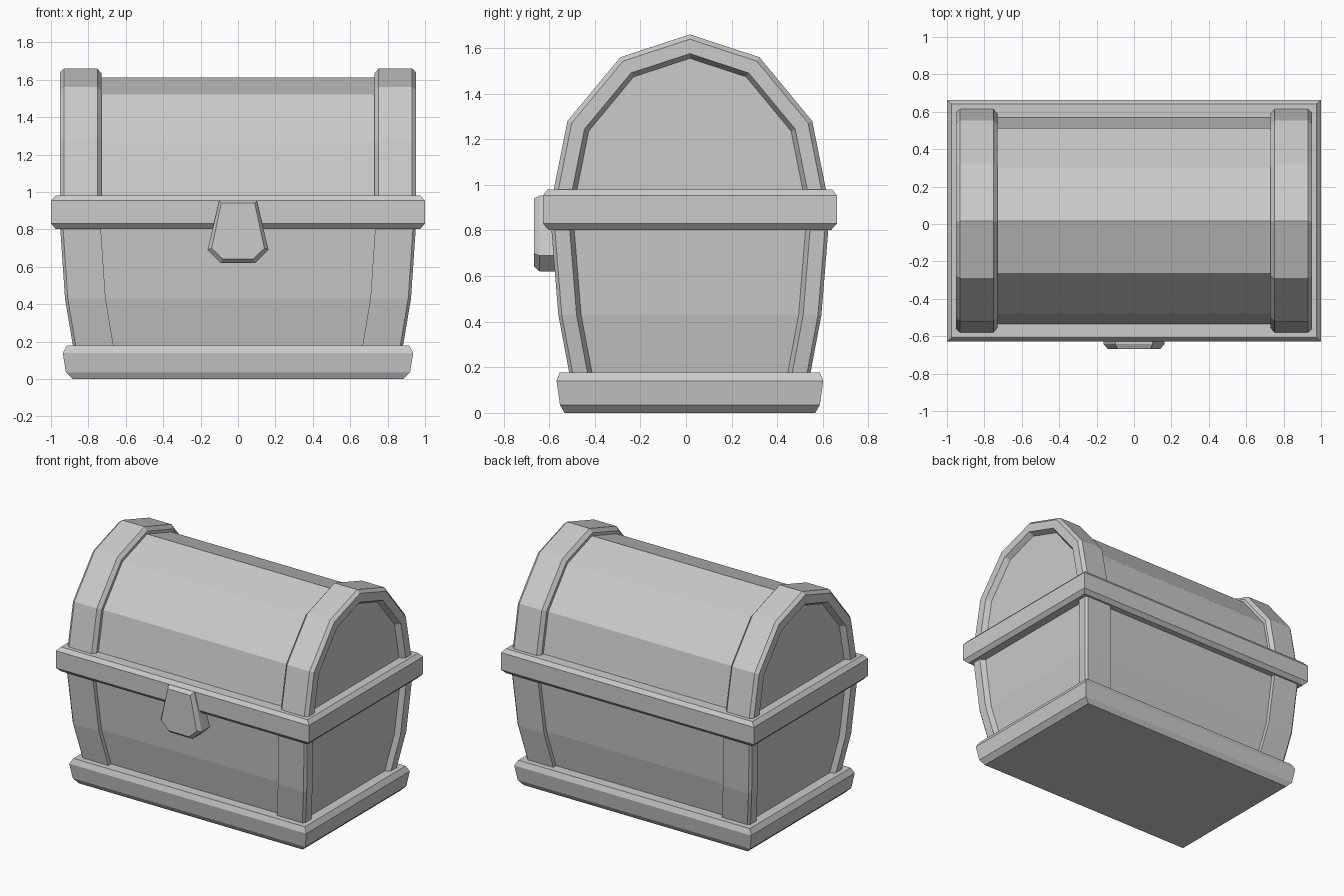
import bpy, bmesh
from mathutils import Vector

if "Cube" in bpy.data.objects:
    bpy.data.objects.remove(bpy.data.objects["Cube"], do_unlink=True)

MID_Y = 0.017  # the chest body sits slightly back because the clasp sticks out

grey = bpy.data.materials.new("plain_grey")
grey.use_nodes = True
grey.diffuse_color = (0.6, 0.6, 0.6, 1)
grey.node_tree.nodes["Principled BSDF"].inputs["Base Color"].default_value = (0.6, 0.6, 0.6, 1)


def loft(name, rings, mirror=(False, False)):
    """Skin a stack of equal-sized closed rings, cap both ends, mirror if asked."""
    bm = bmesh.new()
    loops = [[bm.verts.new(p) for p in ring] for ring in rings]
    n = len(loops[0])
    for a, b in zip(loops, loops[1:]):
        for i in range(n):
            j = (i + 1) % n
            bm.faces.new((a[i], a[j], b[j], b[i]))
    bm.faces.new(loops[0][::-1])
    bm.faces.new(loops[-1])
    bmesh.ops.recalc_face_normals(bm, faces=bm.faces[:])
    mesh = bpy.data.meshes.new(name)
    bm.to_mesh(mesh)
    bm.free()
    mesh.materials.append(grey)
    obj = bpy.data.objects.new(name, mesh)
    obj.location.y = MID_Y
    bpy.context.collection.objects.link(obj)
    if any(mirror):
        mod = obj.modifiers.new("Mirror", "MIRROR")
        mod.use_axis = (mirror[0], mirror[1], False)
        mod.use_mirror_merge = False
    return obj


def box_ring(hx, hy, z):
    return [(-hx, -hy, z), (hx, -hy, z), (hx, hy, z), (-hx, hy, z)]


# Lid outline: half of the arch, reflected across the middle
HALF = [(0.613, 0.9), (0.537, 1.28), (0.305, 1.56)]
ARCH = [(-y, z) for y, z in HALF] + [(0, 1.66)] + HALF[::-1]


def arch_inset(d):
    """Move every segment of the arch inward by d, with mitred corners."""
    pts = [Vector(p) for p in ARCH]
    normals = [Vector((b.y - a.y, a.x - b.x)).normalized() for a, b in zip(pts, pts[1:])]
    out = []
    for i, p in enumerate(pts):
        n0 = normals[max(i - 1, 0)]
        n1 = normals[min(i, len(normals) - 1)]
        out.append(p + (n0 + n1) * (d / (1 + n0.dot(n1))))
    return out


# Base plinth and rim with bevelled edges
loft("base_plinth", [box_ring(0.885, 0.55, 0), box_ring(0.92, 0.57, 0.035),
                     box_ring(0.937, 0.585, 0.14), box_ring(0.915, 0.57, 0.178)])
loft("rim_band", [box_ring(0.975, 0.62, 0.803), box_ring(1, 0.645, 0.83),
                  box_ring(1, 0.645, 0.953), box_ring(0.975, 0.625, 0.98)])

# Body panels and corner posts follow the same tapering levels
LEVELS = [(0.872, 0.517, 0.12), (0.883, 0.53, 0.18), (0.925, 0.577, 0.43),
          (0.95, 0.607, 0.8), (0.953, 0.61, 0.85)]
loft("body_panels", [box_ring(hx - 0.035, hy - 0.03, z) for hx, hy, z in LEVELS])

POST = [(0.015, 0), (0.217, 0), (0.217, 0.06), (0.09, 0.1),
        (0.035, 0.1), (0, 0.08), (0, 0.015)]
loft("corner_posts", [[(hx - dx, -hy + dy, z) for dx, dy in POST] for hx, hy, z in LEVELS],
     mirror=(True, True))

# Lid shell
loft("lid_shell", [[(x, p.x, p.y) for p in arch_inset(0.045)] for x in (-0.915, 0.915)])

# Arched end bands: one cross-section (x, inset) swept along the arch
SECTION = [(0.73, 0.06), (0.73, 0.025), (0.752, 0), (0.93, 0), (0.953, 0.02),
           (0.953, 0.08), (0.915, 0.1), (0.9, 0.1)]
strips = [(x, arch_inset(d)) for x, d in SECTION]
loft("lid_bands", [[(x, s[i].x, s[i].y) for x, s in strips] for i in range(len(ARCH))],
     mirror=(True, False))


# Clasp: tapering six-sided plate with a bevelled front
def clasp_ring(y, d):
    half = [(0.1 - d * 0.5, 0.953 - d * 0.6), (0.163 - d, 0.69 + d * 0.4), (0.092 - d * 0.5, 0.62 + d)]
    pts = half + [(-x, z) for x, z in half[::-1]]
    return [(x, y - MID_Y, z) for x, z in pts]


loft("clasp", [clasp_ring(-0.55, 0), clasp_ring(-0.642, 0), clasp_ring(-0.667, 0.022)])
